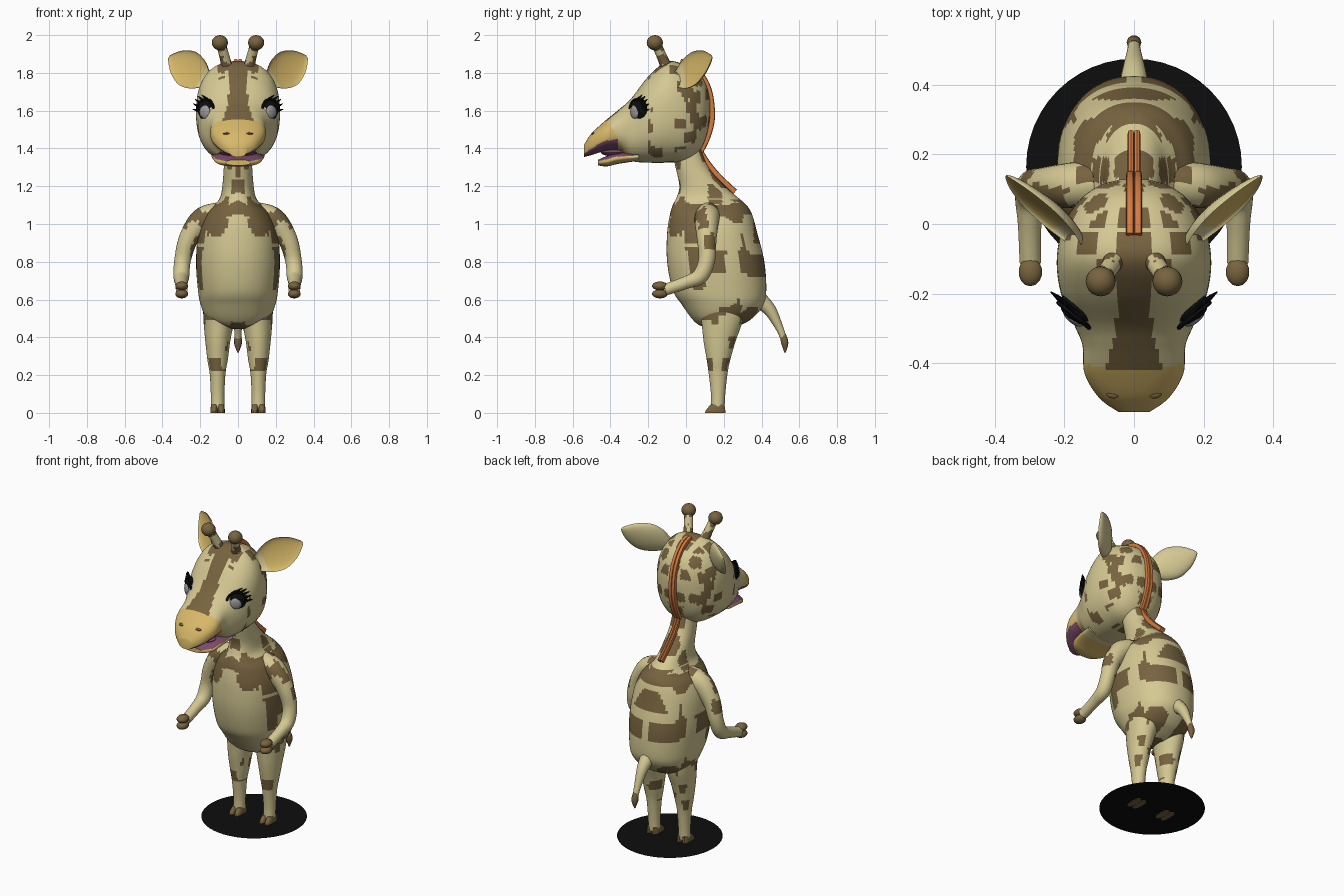
import bpy, bmesh, math
from mathutils import Vector, Matrix, noise

if "Cube" in bpy.data.objects:
    bpy.data.objects.remove(bpy.data.objects["Cube"], do_unlink=True)


def material(name, r, g, b):
    m = bpy.data.materials.new(name)
    m.use_nodes = True
    m.diffuse_color = (r, g, b, 1)
    bsdf = m.node_tree.nodes["Principled BSDF"]
    bsdf.inputs["Base Color"].default_value = (r, g, b, 1)
    bsdf.inputs["Roughness"].default_value = 0.8
    return m


CREAM = material("cream", 0.66, 0.58, 0.29)
BROWN = material("brown", 0.185, 0.125, 0.05)
YELLOW = material("muzzle_yellow", 0.68, 0.48, 0.14)
ORANGE = material("mane_orange", 0.66, 0.20, 0.05)
PURPLE = material("mouth_purple", 0.20, 0.07, 0.15)
BLACK = material("black", 0.004, 0.004, 0.004)
GREY = material("iris_grey", 0.33, 0.33, 0.33)
WHITE = material("eye_white", 0.85, 0.85, 0.85)


def finish(bm, name, mats, rule=None, side=1, angle=40):
    """Mirror if wanted, colour faces by rule(centre, normal), smooth, link."""
    for v in bm.verts:
        v.co.x *= side
    bmesh.ops.recalc_face_normals(bm, faces=bm.faces)
    bm.normal_update()
    for f in bm.faces:
        if rule:
            c, n = f.calc_center_median(), f.normal
            f.material_index = rule(Vector((abs(c.x), c.y, c.z)), n)
    me = bpy.data.meshes.new(name)
    bm.to_mesh(me)
    bm.free()
    for m in mats:
        me.materials.append(m)
    ob = bpy.data.objects.new(name, me)
    bpy.context.collection.objects.link(ob)
    bpy.ops.object.select_all(action='DESELECT')
    bpy.context.view_layer.objects.active = ob
    ob.select_set(True)
    bpy.ops.object.shade_smooth_by_angle(angle=math.radians(angle))
    return ob


def spline(pts, sub):
    """Catmull-Rom through tuples of any length."""
    out = []
    for i in range(len(pts) - 1):
        p = [pts[max(0, min(len(pts) - 1, i + k))] for k in (-1, 0, 1, 2)]
        for s in range(sub):
            t = s / sub
            out.append([0.5 * (2 * b + (c - a) * t + (2*a - 5*b + 4*c - d) * t*t
                               + (3*b - a - 3*c + d) * t**3) for a, b, c, d in zip(*p)])
    return out + [list(pts[-1])]


def tube(name, stations, mats, rule=None, seg=16, sub=4, axes=None, ref=(1, 0, 0),
         power=2.0, cup=False, side=1):
    """Loft of rounded rings; station = x, y, z, half width, half depth."""
    rings = spline(stations, sub)
    bm, loops = bmesh.new(), []
    for i, (x, y, z, a, b) in enumerate(rings):
        if axes:
            u, v = Vector(axes[0]).normalized(), Vector(axes[1]).normalized()
        else:
            t = Vector(rings[min(i+1, len(rings)-1)][:3]) - Vector(rings[max(i-1, 0)][:3])
            t.normalize()
            u = Vector(ref) - t * t.dot(Vector(ref))
            u.normalize()
            v = t.cross(u)
        loop = []
        for k in range(seg):
            c, s = math.cos(math.tau * k / seg), math.sin(math.tau * k / seg)
            c = math.copysign(abs(c) ** (2 / power), c)
            s = math.copysign(abs(s) ** (2 / power), s)
            if cup and s > 0:
                s *= -0.55
            loop.append(bm.verts.new(Vector((x, y, z)) + u * a * c + v * b * s))
        loops.append(loop)
    for A, B in zip(loops, loops[1:]):
        for k in range(seg):
            bm.faces.new((A[k], A[(k+1) % seg], B[(k+1) % seg], B[k]))
    bm.faces.new(loops[0][::-1])
    bm.faces.new(loops[-1])
    return finish(bm, name, mats, rule, side)


def ball(name, centre, radii, mat, axes=None, side=1, seg=20):
    bm = bmesh.new()
    bmesh.ops.create_uvsphere(bm, u_segments=seg, v_segments=seg // 2, radius=1)
    rot = Matrix(axes).transposed() if axes else Matrix.Identity(3)
    for v in bm.verts:
        v.co = Vector(centre) + rot @ Vector([c * r for c, r in zip(v.co, radii)])
    return finish(bm, name, [mat], None, side)


def patch(c, size, cover):
    """Blocky irregular coat patches."""
    d = noise.voronoi(c / size + Vector((3.3, 7.1, 1.7)), distance_metric='CHEBYCHEV')[0]
    return int(d[0] < cover)


def body_rule(c, n):
    if c.y < 0.1 and n.y < 0.2:
        if ((c.x - 0.115) / 0.06) ** 2 + ((c.z - 1.02) / 0.085) ** 2 < 1:
            return 1
        if (c.x / 0.195) ** 2 + ((c.z - 0.78) / 0.27) ** 2 < 1:
            return 0
        if c.x > 0.185 and 0.65 < c.z < 0.88:
            return 1
    return patch(c, 0.15 if c.z < 1.1 else 0.095, 0.39)


def head_rule(c, n):
    if c.y < -0.36 and n.z < -0.4:
        return 3
    if c.y < -0.315 - 0.6 * max(0, c.z - 1.38):
        return 2
    if c.y < -0.02 and n.z > 0.05 and c.z > 1.52:
        if c.x < (0.05 if c.z > 1.64 else 0.05 + (1.64 - c.z) * 0.35):
            return 1
    return patch(c, 0.10, 0.31) if c.y > -0.2 else 0


# Ground disc
bm = bmesh.new()
bmesh.ops.create_circle(bm, cap_ends=True, segments=48, radius=0.31,
                        matrix=Matrix.Translation((0, 0.165, 0.004)))
finish(bm, "base_disc", [BLACK])

# Body and neck: z, front y, back y, half width
body = [(.445, .13, .24, .05), (.465, .07, .29, .115), (.5, .03, .35, .165),
        (.57, -.02, .41, .197), (.65, -.07, .425, .212), (.8, -.1, .415, .222),
        (.95, -.1, .378, .21), (1.05, -.085, .35, .172), (1.1, -.07, .32, .125),
        (1.14, -.05, .275, .095), (1.2, -.035, .205, .083), (1.3, -.055, .12, .075),
        (1.4, -.08, .08, .07)]
tube("body_and_neck", [(0, (f + b) / 2, z, w, (b - f) / 2) for z, f, b, w in body],
     [CREAM, BROWN], body_rule, 80, 8, ((1, 0, 0), (0, 1, 0)), power=2.2)

# Head and upper muzzle: y, bottom z, top z, half width
head = [(.128, 1.57, 1.65, .04), (.11, 1.47, 1.73, .10), (.07, 1.385, 1.795, .155),
        (0, 1.335, 1.84, .202), (-.1, 1.325, 1.86, .222), (-.2, 1.325, 1.78, .21),
        (-.29, 1.335, 1.665, .172), (-.35, 1.385, 1.61, .148), (-.43, 1.385, 1.545, .142),
        (-.5, 1.365, 1.48, .1), (-.54, 1.355, 1.42, .045)]
jaw = [(-.25, 1.335, 1.38, .14), (-.36, 1.318, 1.378, .132), (-.42, 1.305, 1.36, .115),
       (-.465, 1.31, 1.34, .065)]
for name, prof, mats, rule in (
        ("head", head, [CREAM, BROWN, YELLOW, PURPLE], head_rule),
        ("lower_jaw", jaw, [CREAM, YELLOW, PURPLE],
         lambda c, n: 2 if n.z > 0.6 else int(c.y < -0.3))):
    tube(name, [(0, y, (b + t) / 2, w, (t - b) / 2) for y, b, t, w in prof],
         mats, rule, 72, 8, ((1, 0, 0), (0, 0, 1)), power=2.4)
ball("tongue", (0, -.38, 1.378), (.1, .07, .02), PURPLE)

# Tail with tuft
tube("tail", [(0, .37, .61, .05, .05), (0, .44, .55, .035, .035), (0, .49, .46, .022, .022),
              (0, .515, .40, .017, .017)], [CREAM], seg=12)
tube("tail_tuft", [(0, .513, .415, .016, .016), (0, .523, .37, .021, .02),
                   (0, .524, .32, .004, .004)], [BROWN], seg=10)

eye = Vector((.155, -.24, 1.6))
en, et, ez = Vector((.63, -.777, 0)), Vector((.777, .63, 0)), Vector((0, 0, 1))
eye_axes = (et, en, ez)
mane_parts = {
    "head_mane": [(-.03, 1.86), (.03, 1.838), (.08, 1.79), (.118, 1.72), (.136, 1.63),
                  (.136, 1.54), (.11, 1.45), (.075, 1.38)],
    "neck_mane": [(.075, 1.385), (.12, 1.315), (.18, 1.245), (.26, 1.17)]}

for side, tag in ((1, "left"), (-1, "right")):
    # Mane: two ridges with a groove between them
    for name, path in mane_parts.items():
        w = .0115 if name == "head_mane" else .009
        tube(f"{name}_{tag}", [(w, y, z, w, .015) for y, z in path], [ORANGE],
             seg=8, side=side, power=3)
    # Arm with patches near the shoulder, and a split hoof
    arm = [(.1, .12, 1.05, .065), (.19, .11, 1.02, .065), (.262, .11, .92, .052),
           (.293, .11, .81, .044), (.3, .075, .725, .042), (.3, 0, .69, .034),
           (.298, -.11, .652, .031)]
    tube(f"arm_{tag}", [(*p, p[3]) for p in arm], [CREAM, BROWN],
         lambda c, n: patch(c, .11, .36) if c.z > .8 else 0, 28, 7, ref=(1, 1, 0), side=side)
    for k, dz in enumerate((.022, -.02)):
        ball(f"hand_hoof_{tag}_{k + 1}", (.298, -.138, .65 + dz), (.035, .042, .024),
             BROWN, side=side, seg=14)
    # Leg and split hoof
    leg = [(.1, .19, .56, .085, .12), (.102, .19, .48, .08, .108), (.107, .178, .38, .066, .085),
           (.108, .172, .28, .054, .062), (.108, .17, .21, .042, .05), (.108, .17, .1, .036, .038),
           (.108, .168, .02, .036, .036)]
    tube(f"leg_{tag}", leg, [CREAM, BROWN],
         lambda c, n: patch(c, .10, .36) if c.z > .22 else 0, 36, 8,
         ((1, 0, 0), (0, 1, 0)), side=side)
    for k, dx in enumerate((-.019, .019)):
        tube(f"hoof_{tag}_{k + 1}", [(.108 + dx, .155, 0, .019, .056), (.108 + dx, .158, .02, .019, .05),
             (.108 + dx * .9, .168, .045, .017, .036)], [BROWN], seg=14, sub=2,
             axes=((1, 0, 0), (0, 1, 0)), power=2.6, side=side)
    # Horn and knob
    tube(f"horn_{tag}", [(.05, -.09, 1.80, .034, .034), (.07, -.125, 1.88, .027, .027),
                         (.092, -.16, 1.96, .026, .026)], [CREAM, BROWN],
         lambda c, n: patch(c, .05, .4), 20, 8, side=side)
    ball(f"horn_knob_{tag}", (.096, -.165, 1.96), (.043, .043, .04), BROWN, side=side)
    # Cupped ear, yellow inside
    d, n = Vector((.65, .65, .4)).normalized(), Vector((.6, -.75, .25)).normalized()
    w = d.cross(n)
    ear = [(.0, .025, .025), (.05, .045, .034), (.12, .085, .042), (.2, .098, .04),
           (.28, .07, .028), (.33, .03, .015), (.35, .006, .005)]
    tube(f"ear_{tag}", [(.14 + d.x * s, -.09 + d.y * s, 1.745 + d.z * s, a, b) for s, a, b in ear],
         [CREAM, YELLOW], None, 24, 4, (w, n), cup=True, side=side)
    ob = bpy.context.object
    for i, f in enumerate(ob.data.polygons):
        f.material_index = int(1 <= i % 24 <= 10 and 24 * 7 < i < 24 * 23)
    # Eye: white ball, black ring, grey iris
    ball(f"eye_white_{tag}", eye - et * .005 - ez * .006, (.06, .042, .062), WHITE, eye_axes, side)
    ball(f"eye_ring_{tag}", eye + en * .006 + et * .004 + ez * .004, (.057, .041, .06), BLACK,
         eye_axes, side)
    ball(f"iris_{tag}", eye + en * .037 - et * .004 - ez * .006, (.034, .014, .037), GREY,
         eye_axes, side)
    # Upper lid line and lashes
    arc = [eye + en * .028 + et * .058 * math.cos(a) + ez * .06 * math.sin(a)
           for a in [math.radians(x) for x in range(10, 171, 20)]]
    tube(f"lid_line_{tag}", [(*p, .007, .007) for p in arc], [BLACK], seg=6, sub=2,
         ref=tuple(en), side=side)
    for k, deg in enumerate((0, 22, 44, 66, 92)):
        a = math.radians(deg)
        out = et * math.cos(a) * .058 + ez * math.sin(a) * .06
        p = eye + en * .018 + out
        q = p + et * .036 + ez * (.008 + .016 * math.sin(a))
        tube(f"lash_{tag}_{k + 1}", [(*p, .009, .009), (*q, .002, .002)], [BLACK],
             seg=6, sub=1, ref=tuple(en), side=side)
    # Nostril
    ball(f"nostril_{tag}", (.058, -.488, 1.478), (.022, .014, .008), BROWN, side=side, seg=12)
